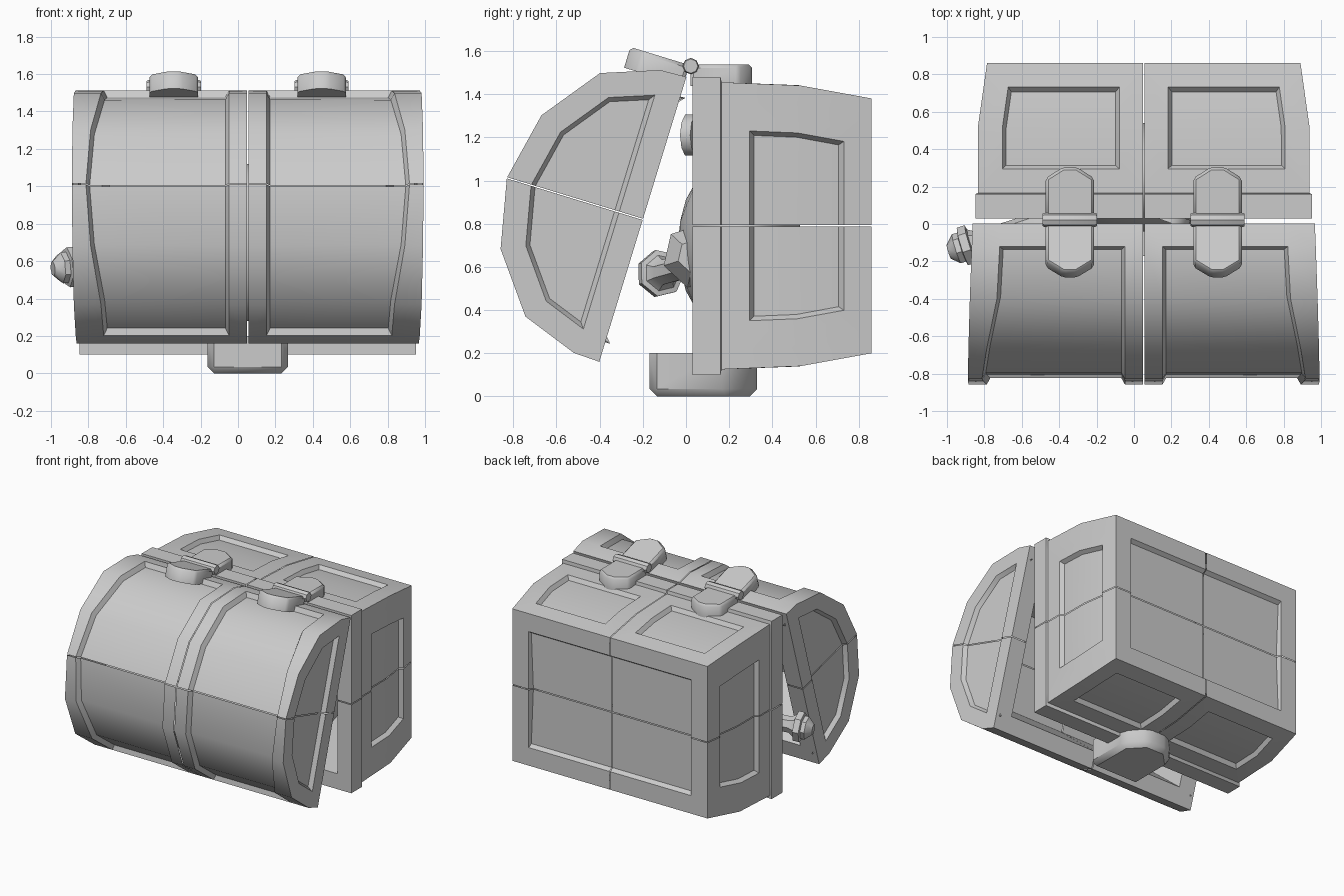
import bpy, bmesh
from math import radians, pi, cos, sin
from mathutils import Vector

cube = bpy.data.objects.get("Cube")
if cube:
    bpy.data.objects.remove(cube, do_unlink=True)

CX = 0.052            # centre of the chest across its width
TILT = radians(17)    # how far the lid is swung open
GAP = 0.003           # half width of the seams

grey = bpy.data.materials.new("plain_grey")
grey.use_nodes = True
grey.diffuse_color = (0.6, 0.6, 0.6, 1)
grey.node_tree.nodes["Principled BSDF"].inputs["Base Color"].default_value = (0.6, 0.6, 0.6, 1)


def finish(name, bm, loc, rot=(0, 0, 0), mirror=False):
    mesh = bpy.data.meshes.new(name)
    bm.to_mesh(mesh)
    bm.free()
    ob = bpy.data.objects.new(name, mesh)
    bpy.context.collection.objects.link(ob)
    ob.location, ob.rotation_euler = loc, rot
    mesh.materials.append(grey)
    for other in bpy.context.selected_objects:
        other.select_set(False)
    ob.select_set(True)
    bpy.context.view_layer.objects.active = ob
    bpy.ops.object.shade_smooth_by_angle(angle=radians(38))
    if mirror:
        mod = ob.modifiers.new("quarters", 'MIRROR')
        mod.use_axis = (True, False, True)
        mod.use_mirror_merge = False
    return ob


class Quarter:
    """One quarter of a shell, open on the two seam planes x = 0 and z = 0."""

    def __init__(self):
        self.bm = bmesh.new()
        self.cache = {}

    def face(self, *pts):
        verts = []
        for p in pts:
            key = tuple(round(c, 4) for c in p)
            if key not in self.cache:
                self.cache[key] = self.bm.verts.new(key)
            verts.append(self.cache[key])
        return self.bm.faces.new(verts)

    def orient(self, known, direction):
        bmesh.ops.recalc_face_normals(self.bm, faces=self.bm.faces[:])
        known.normal_update()
        if known.normal.dot(Vector(direction)) < 0:
            bmesh.ops.reverse_faces(self.bm, faces=self.bm.faces[:])
        self.bm.normal_update()

    def panel(self, faces, frame, depth, boundary=False):
        if frame:
            bmesh.ops.inset_region(self.bm, faces=faces, thickness=frame,
                                   use_even_offset=True, use_boundary=boundary)
            self.bm.normal_update()
        bmesh.ops.inset_region(self.bm, faces=faces, thickness=0.02, depth=-depth,
                               use_even_offset=True, use_boundary=True if boundary else False)
        self.bm.normal_update()

    def done(self, name, loc, rot=(0, 0, 0)):
        for v in self.bm.verts:
            if abs(v.co.x) < 0.015:
                v.co.x = GAP
            if abs(v.co.z) < 0.015:
                v.co.z = GAP
        return finish(name, self.bm, loc, rot, mirror=True)


# Box: rings run from the inner floor, over the rim, to the outer base
q = Quarter()
rings = [(0.74, 0.70, 0.48), (0.03, 0.78, 0.57), (0.03, 0.90, 0.69), (0.16, 0.90, 0.69),
         (0.165, 0.887, 0.665), (0.53, 0.885, 0.65), (0.86, 0.838, 0.59)]
loops = [[(0, y, z), (x, y, z), (x, y, z - 0.09), (x, y, 0)] for y, x, z in rings]
bands = [[q.face(a[i], a[i + 1], b[i + 1], b[i]) for i in range(3)]
         for a, b in zip(loops, loops[1:])]
q.face(*loops[0], (0, rings[0][0], 0))
base = q.face(*loops[-1], (0, rings[-1][0], 0))
q.orient(base, (0, 1, 0))
q.panel([band[0] for band in bands[-2:]], 0.13, 0.03, boundary=True)
q.panel([band[2] for band in bands[-2:]], 0.13, 0.03)
q.panel([base], 0.14, 0.03)
q.done("chest_box", (CX, 0, 0.79))

# Lid: domed profile as (depth, height, inner edge of the end band)
q = Quarter()
profile = [(0, 0.69, 0.77), (0.125, 0.685, 0.77), (0.388, 0.59, 0.785),
           (0.59, 0.324, 0.84), (0.658, 0, 0.865)]


def lid_end(u):
    return 0.915 + 0.038 * u


rows = [[(x, -u, v) for x in (0, 0.1, band, lid_end(u))] for u, v, band in profile]
strips = [[q.face(a[i], a[i + 1], b[i + 1], b[i]) for i in range(3)]
          for a, b in zip(rows, rows[1:])]
corner = (lid_end(0), 0, 0)
end = q.face(*[r[-1] for r in rows], corner)
mouth = [(0, 0, 0.56), (0.78, 0, 0.56), (0.78, 0, 0)]
inner = [(0, -0.45, 0.36), (0.74, -0.45, 0.36), (0.74, -0.45, 0)]
q.face(*rows[0], corner, *reversed(mouth))
for i in range(2):
    q.face(mouth[i], mouth[i + 1], inner[i + 1], inner[i])
q.face(*inner, (0, -0.45, 0))
q.orient(end, (1, 0, 0))
q.panel([s[1] for s in strips[1:]], 0, 0.035)
q.panel([end], 0.115, 0.03)
q.done("chest_lid", (CX, -0.2, 0.82), (-TILT, 0, 0))


# Pointed plates for the hinges and the lock
def plate(name, loc, rot, half, shoulder, length, tip, thick, bevel):
    bm = bmesh.new()
    outline = [(-half, 0), (half, 0), (half, shoulder), (tip, length),
               (-tip, length), (-half, shoulder)]
    f = bm.faces.new([bm.verts.new((x, y, -thick)) for x, y in outline])
    up = bmesh.ops.extrude_face_region(bm, geom=[f])["geom"]
    bmesh.ops.translate(bm, vec=(0, 0, thick),
                        verts=[g for g in up if isinstance(g, bmesh.types.BMVert)])
    bmesh.ops.recalc_face_normals(bm, faces=bm.faces[:])
    edges = [e for e in bm.edges if all(v.co.z > -0.001 for v in e.verts)
             or abs(e.verts[0].co.z - e.verts[1].co.z) > 0.01]
    bmesh.ops.bevel(bm, geom=edges, offset=bevel, segments=1, affect='EDGES')
    bmesh.ops.recalc_face_normals(bm, faces=bm.faces[:])
    finish(name, bm, loc, rot)


# Turned shape along +x from (distance, radius) pairs
def turned(name, stations, sides, loc, rot=(0, 0, 0)):
    bm = bmesh.new()
    loops = [[bm.verts.new((d, r * cos(2 * pi * k / sides), r * sin(2 * pi * k / sides)))
              for k in range(sides)] for d, r in stations]
    for a, b in zip(loops, loops[1:]):
        for k in range(sides):
            n = (k + 1) % sides
            bm.faces.new((a[k], a[n], b[n], b[k]))
    bm.faces.new(loops[0])
    bm.faces.new(loops[-1])
    bmesh.ops.recalc_face_normals(bm, faces=bm.faces[:])
    finish(name, bm, loc, rot)


for side, x in (("right", CX - 0.395), ("left", CX + 0.395)):
    plate("hinge_box_leaf_" + side, (x, 0.02, 1.537), (0, 0, 0), 0.13, 0.225, 0.285, 0.035, 0.1, 0.015)
    plate("hinge_lid_leaf_" + side, (x, 0.015, 1.535), (TILT, 0, pi), 0.13, 0.225, 0.285, 0.035, 0.1, 0.015)
    turned("hinge_pin_" + side, [(-0.145, 0.033), (-0.135, 0.038), (0.135, 0.038), (0.145, 0.033)],
           8, (x, 0.022, 1.53))

plate("lock", (CX, -0.17, 0), (0, pi, 0), 0.215, 0.37, 0.5, 0.09, 0.2, 0.035)

# Treasure inside the box
bm = bmesh.new()
bmesh.ops.create_icosphere(bm, subdivisions=3, radius=1)
bmesh.ops.scale(bm, vec=(0.68, 0.29, 0.42), verts=bm.verts[:])
finish("treasure_mound", bm, (CX, 0.25, 0.7))
turned("large_gem", [(-0.1, 0.08), (0, 0.15), (0.1, 0.08)], 6, (0.3, 0.04, 0.65), (0.3, 0, 0))
turned("loose_coin", [(-0.025, 0.1), (0.025, 0.1)], 10, (0.2, 0.03, 1.21), (0, 0, radians(70)))

# Sceptre poking out between box and lid
turned("sceptre", [(0, 0.04), (0.045, 0.085), (0.075, 0.085), (0.08, 0.11), (0.125, 0.11),
                   (0.13, 0.085), (0.17, 0.06), (0.75, 0.06)], 7,
       (-0.99, -0.15, 0.56), (0, radians(-5), radians(18)))
